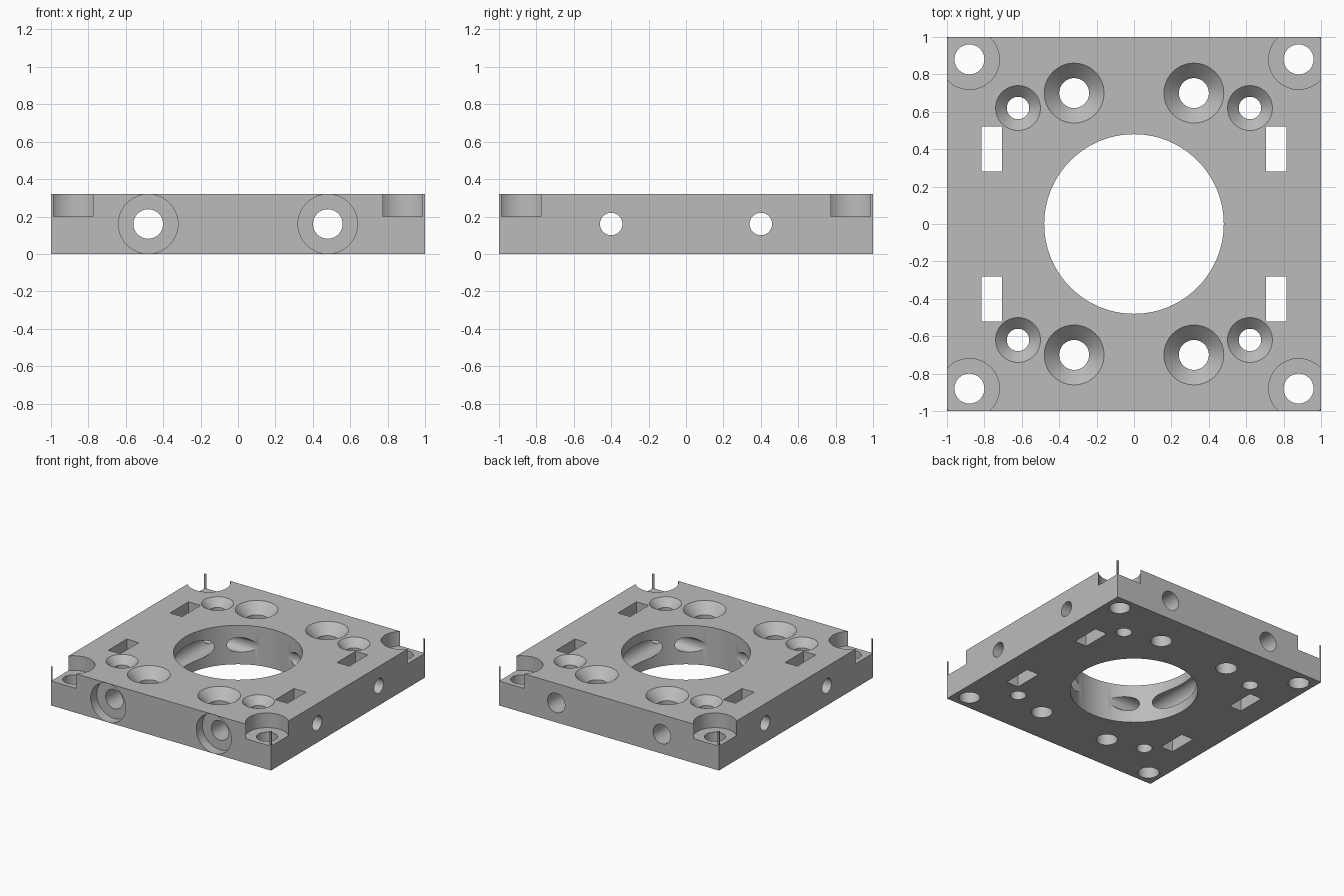
import bpy, bmesh
from math import pi, cos, sin
from mathutils import Matrix, Vector

cube = bpy.data.objects.get("Cube")
if cube:
    bpy.data.objects.remove(cube, do_unlink=True)

HEIGHT = 0.32
MID = HEIGHT / 2
OVER = 0.05   # how far cutters stick out of the plate
SIGNS = (-1, 1)


def lathe(bm, profile, matrix, sides=64):
    """Closed solid turned around local z from (radius, height) points."""
    rings = []
    for r, h in profile:
        rings.append([bm.verts.new(matrix @ Vector((r * cos(2 * pi * i / sides),
                                                    r * sin(2 * pi * i / sides), h)))
                      for i in range(sides)])
    for low, high in zip(rings, rings[1:]):
        for i in range(sides):
            j = (i + 1) % sides
            bm.faces.new((low[i], low[j], high[j], high[i]))
    bm.faces.new(rings[0][::-1])
    bm.faces.new(rings[-1])


def box(bm, size, centre):
    matrix = Matrix.Translation(centre) @ Matrix.Diagonal((*size, 1))
    bmesh.ops.create_cube(bm, size=1, matrix=matrix)


def make_object(name, bm):
    bmesh.ops.recalc_face_normals(bm, faces=bm.faces)
    mesh = bpy.data.meshes.new(name)
    bm.to_mesh(mesh)
    bm.free()
    obj = bpy.data.objects.new(name, mesh)
    bpy.context.collection.objects.link(obj)
    return obj


# Plate blank
bm = bmesh.new()
box(bm, (2, 2, HEIGHT), (0, 0, MID))
plate = make_object("mounting_plate", bm)

grey = bpy.data.materials.new("plain_grey")
grey.use_nodes = True
colour = (0.5, 0.5, 0.5, 1)
grey.diffuse_color = colour
grey.node_tree.nodes["Principled BSDF"].inputs["Base Color"].default_value = colour
plate.data.materials.append(grey)

# Vertical cuts: centre opening, corner counterbores, countersinks, nut slots
bottom, top = -OVER, HEIGHT + OVER


def countersink(r):
    return [(r, bottom), (r, HEIGHT - r), (2 * r, HEIGHT), (2 * r, top)]


bm = bmesh.new()
lathe(bm, [(0.48, bottom), (0.48, top)], Matrix(), 128)
counterbore = [(0.08, bottom), (0.08, 0.2), (0.16, 0.2), (0.16, top)]
for sx in SIGNS:
    for sy in SIGNS:
        for x, y, profile in ((0.88, 0.88, counterbore),
                              (0.32, 0.70, countersink(0.08)),
                              (0.62, 0.62, countersink(0.06))):
            lathe(bm, profile, Matrix.Translation((sx * x, sy * y, 0)))
        box(bm, (0.11, 0.24, 1), (sx * 0.76, sy * 0.4, MID))
vertical = make_object("vertical_cutter", bm)

# Front-to-back bores, wide at the front
bm = bmesh.new()
for sx in SIGNS:
    lathe(bm, [(0.159, -1 - OVER), (0.159, -0.92), (0.079, -0.92), (0.079, 1 + OVER)],
          Matrix.Translation((sx * 0.48, 0, MID)) @ Matrix.Rotation(-pi / 2, 4, "X"))
long_bores = make_object("long_bore_cutter", bm)

# Side-to-side bores through the nut slots
bm = bmesh.new()
for sy in SIGNS:
    lathe(bm, [(0.06, -1 - OVER), (0.06, 1 + OVER)],
          Matrix.Translation((0, sy * 0.4, MID)) @ Matrix.Rotation(pi / 2, 4, "Y"))
cross_bores = make_object("cross_bore_cutter", bm)

# Cut the plate and discard the cutters
bpy.ops.object.select_all(action="DESELECT")
plate.select_set(True)
bpy.context.view_layer.objects.active = plate
for cutter in (vertical, long_bores, cross_bores):
    cutter.hide_render = True
    mod = plate.modifiers.new(cutter.name, "BOOLEAN")
    mod.operation = "DIFFERENCE"
    mod.solver = "EXACT"
    mod.object = cutter
    bpy.ops.object.modifier_apply(modifier=mod.name)
    bpy.data.objects.remove(cutter, do_unlink=True)

bpy.ops.object.shade_smooth_by_angle(angle=pi / 6)
